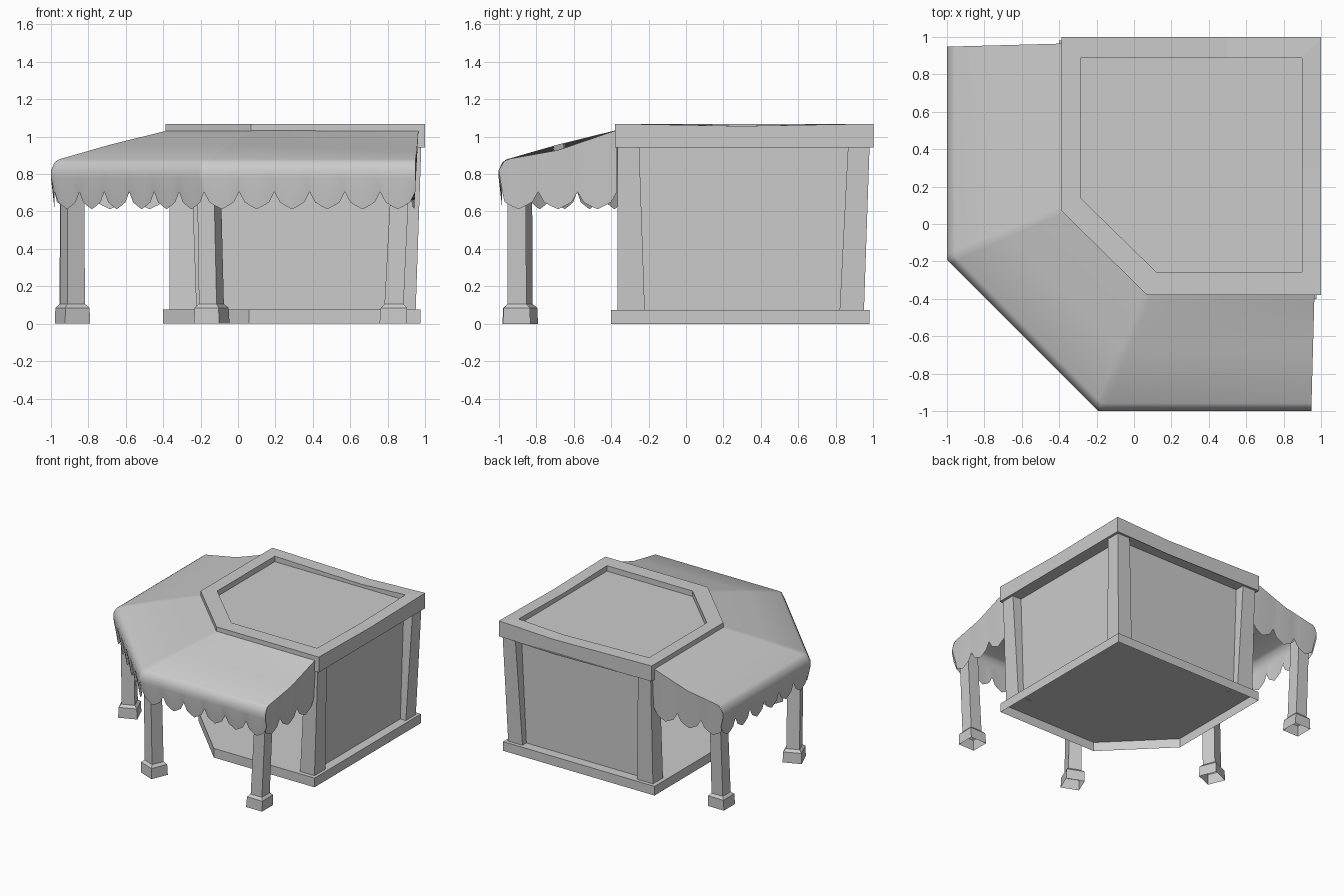
import bpy
import bmesh
from math import radians
from mathutils import Matrix, Vector

old = bpy.data.objects.get("Cube")
if old:
    bpy.data.objects.remove(old, do_unlink=True)

GREY = (0.6, 0.6, 0.6, 1)
mat = bpy.data.materials.new("plain grey")
mat.use_nodes = True
mat.diffuse_color = GREY
mat.node_tree.nodes["Principled BSDF"].inputs["Base Color"].default_value = GREY


def finish(bm, name):
    mesh = bpy.data.meshes.new(name)
    bm.to_mesh(mesh)
    bm.free()
    mesh.materials.append(mat)
    obj = bpy.data.objects.new(name, mesh)
    bpy.context.collection.objects.link(obj)
    return obj


def loft(name, rings, cap_start=True):
    """Join closed rings of points with side faces and caps."""
    bm = bmesh.new()
    loops = [[bm.verts.new(p) for p in ring] for ring in rings]
    for a, b in zip(loops, loops[1:]):
        for i in range(len(a)):
            j = (i + 1) % len(a)
            bm.faces.new((a[i], a[j], b[j], b[i]))
    if cap_start:
        bm.faces.new(loops[0][::-1])
    bm.faces.new(loops[-1])
    bmesh.ops.recalc_face_normals(bm, faces=bm.faces)
    return finish(bm, name)


def at(plan, z):
    return [(x, y, z) for x, y in plan]


def rect(x0, x1, y0, y1, z):
    return [(x0, y0, z), (x1, y0, z), (x1, y1, z), (x0, y1, z)]


# Plinth, open below, with its top as the floor
plinth = [(-0.4, 0.98), (-0.4, 0.06), (0.06, -0.4), (0.975, -0.4), (0.975, 0.98)]
loft("plinth", [at(plinth, 0), at(plinth, 0.075)], cap_start=False)

# Back and left walls; the awning sides are open
wall = [(-0.3, 0.9), (0.9, 0.9), (0.9, -0.3), (0.88, -0.3), (0.88, 0.88), (-0.3, 0.88)]
loft("walls", [at(wall, 0.07), at(wall, 0.95)])


# Roof rim with a sunken deck and sagging back and side edges
def rim_ring(x0, x1, y0, y1, cut_x, cut_y, z, sag_side, sag_back):
    return [(x0, y1, z), (x0, cut_y, z), (cut_x, y0, z), (x1, y0, z),
            (x1, 0.3, z - sag_side), (x1, y1, z), (0.5, y1, z - sag_back)]


rim_outer = (-0.388, 1, -0.38, 1, 0.07, 0.07)
rim_inner = (-0.287, 0.898, -0.257, 0.888, 0.12, 0.14)
loft("roof_rim", [rim_ring(*rim_outer, 0.942, 0, 0.015),
                  rim_ring(*rim_outer, 1.068, 0.012, 0.02),
                  rim_ring(*rim_inner, 1.068, 0.012, 0.02),
                  rim_ring(*rim_inner, 1.023, 0, 0)])

# Corner pillars, spread outward at the top
front = ((-0.365, -0.22), (-0.365, -0.25))
back = ((0.82, 0.95), (0.865, 0.98))
for name, px, py in (("back_left_pillar", back, back),
                     ("front_left_pillar", back, front),
                     ("back_right_pillar", front, back)):
    loft(name, [rect(*px[0], *py[0], 0.07), rect(*px[1], *py[1], 0.95)])


# Awning posts on feet open below
def post(name, x, y, turn, lean_x, lean_y):
    rings = []
    for width, z in ((0.145, 0), (0.14, 0.085), (0.102, 0.105), (0.097, 0.74)):
        h = width / 2
        place = Matrix.Translation((x + lean_x * z, y + lean_y * z, 0))
        place = place @ Matrix.Rotation(radians(turn), 4, "Z")
        rings.append([place @ Vector(p) for p in rect(-h, h, -h, h, z)])
    loft(name, rings, cap_start=False)


post("front_left_post", 0.829, -0.903, 0, 0.05, 0)
post("front_middle_post", -0.14, -0.885, -22.5, -0.02, 0)
post("right_middle_post", -0.885, -0.14, 22.5, 0, -0.02)
post("back_right_post", -0.903, 0.829, 0, 0, 0.05)


# Awning: sheet swept round three sides with a scalloped valance
PROFILE = [(0, 1.035), (0.5, 0.957), (0.935, 0.878),
           (0.97, 0.862), (1, 0.82), (1, 0.78)]
SAG = 0.03
HEM = 0.97
SCALLOP = [(0, 0.705), (0.15, 0.65), (0.3, 0.632), (0.5, 0.612),
           (0.7, 0.632), (0.85, 0.65)]
inner = [(-0.368, 0.965), (-0.368, 0.08), (0.08, -0.368), (0.965, -0.368)]
outer = [(-1, 0.948), (-1, -0.19), (-0.19, -1), (0.948, -1)]


def scallops(count):
    """Positions from 0 to 1 with the hem height at each."""
    return [((i + u) / count, z) for i in range(count) for u, z in SCALLOP]


def sagged(slack):
    """Profile with its middle lowered, most at the awning ends."""
    return [(t, z - slack * SAG if t == 0.5 else z) for t, z in PROFILE]


stations = []
for k in range(3):
    for u, hem in scallops(6):
        a = Vector(inner[k]).lerp(Vector(inner[k + 1]), u)
        b = Vector(outer[k]).lerp(Vector(outer[k + 1]), u)
        stations.append((a, b, hem, (1 - u, 0, u)[k]))
stations.append((Vector(inner[3]), Vector(outer[3]), SCALLOP[0][1], 1))


def top_height(t):
    ends = sagged(1)
    for (t0, z0), (t1, z1) in zip(ends, ends[1:]):
        if t0 <= t < t1:
            return z0 + (z1 - z0) * (t - t0) / (t1 - t0)
    return ends[-2][1]


bm = bmesh.new()
columns = []
for a, b, hem, slack in stations:
    rows = sagged(slack) + [(HEM, hem)]
    columns.append([bm.verts.new((*a.lerp(b, t), z)) for t, z in rows])
for c, d in zip(columns, columns[1:]):
    for i in range(len(c) - 1):
        bm.faces.new((c[i], c[i + 1], d[i + 1], d[i]))

# Scalloped end panels, hems leaning slightly inward
for station, inward, at_back in ((stations[0], Vector((0, -0.02)), True),
                                 (stations[-1], Vector((-0.02, 0)), False)):
    a, b = station[:2]
    pairs = []
    for t, hem in scallops(3) + [(1, SCALLOP[0][1])]:
        low = a.lerp(b, min(t, HEM)) + inward
        pairs.append((bm.verts.new((*a.lerp(b, t), top_height(t))),
                      bm.verts.new((*low, hem))))
    for (p, q), (r, s) in zip(pairs, pairs[1:]):
        bm.faces.new((p, q, s, r) if at_back else (p, r, s, q))
awning = finish(bm, "awning")

bpy.ops.object.select_all(action="DESELECT")
awning.select_set(True)
bpy.context.view_layer.objects.active = awning
bpy.ops.object.shade_smooth_by_angle(angle=radians(50))
